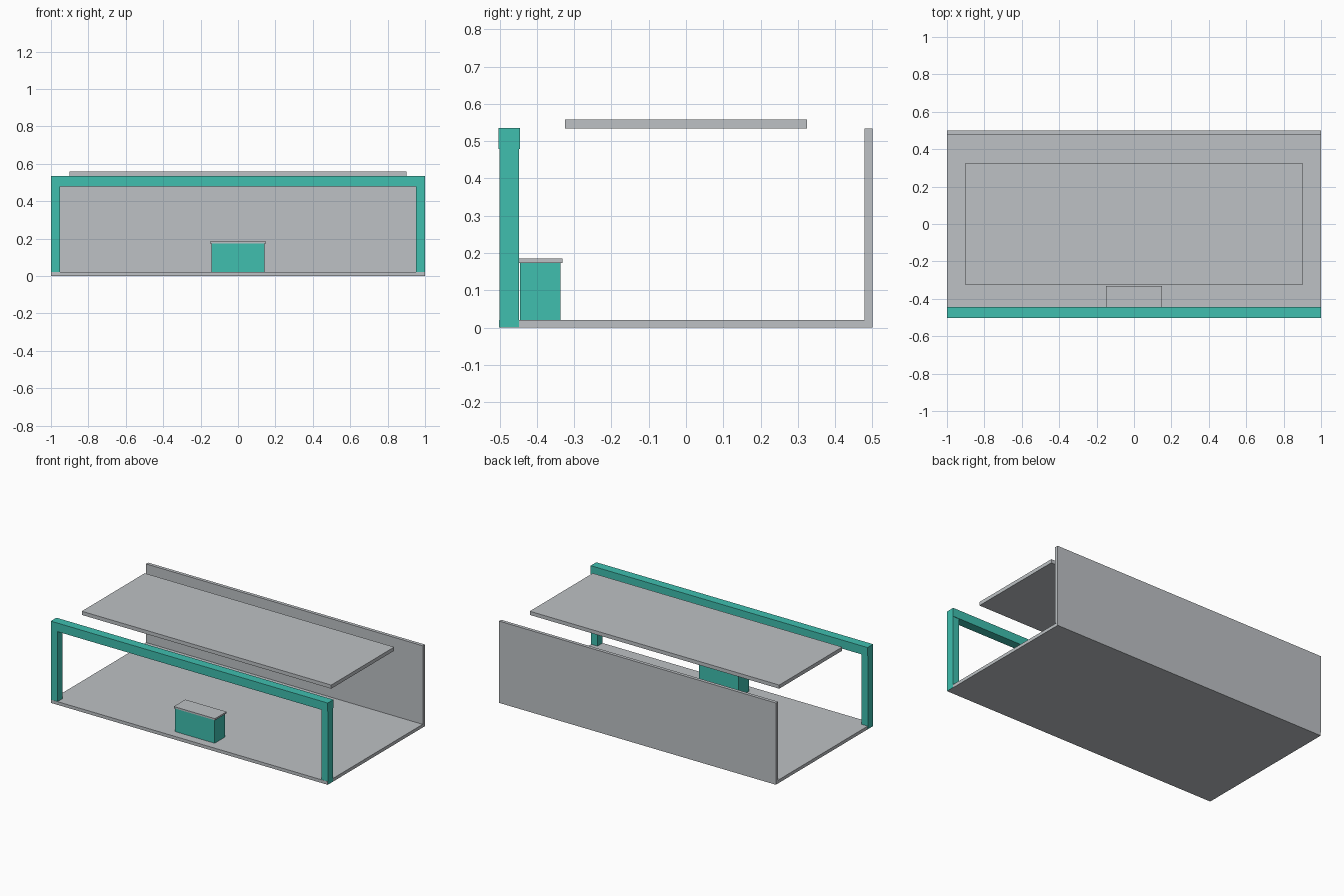
import bpy

if "Cube" in bpy.data.objects:
    bpy.data.objects.remove(bpy.data.objects["Cube"])


def material(name, rgb):
    m = bpy.data.materials.new(name)
    m.diffuse_color = (*rgb, 1)
    m.use_nodes = True
    m.node_tree.nodes["Principled BSDF"].inputs["Base Color"].default_value = m.diffuse_color
    return m


grey = material("light_grey", (0.51, 0.535, 0.555))
teal = material("teal", (0.05, 0.52, 0.43))


def box(name, x, y, z, mat):
    """Box given by its (min, max) range along each axis."""
    bpy.ops.mesh.primitive_cube_add(
        size=1, location=[(a + b) / 2 for a, b in (x, y, z)])
    ob = bpy.context.object
    ob.name = ob.data.name = name
    ob.scale = [b - a for a, b in (x, y, z)]
    bpy.ops.object.transform_apply(location=False, rotation=False, scale=True)
    ob.data.materials.append(mat)
    return ob


# Floor slab and back wall
box("floor", (-0.999, 0.999), (-0.501, 0.5), (0, 0.021), grey)
box("back_wall", (-1, 1), (0.478, 0.5), (0.021, 0.534), grey)

# Front frame: two posts carrying a slightly deeper beam
for side, x in (("left", (-1, -0.953)), ("right", (0.953, 1))):
    box(side + "_post", x, (-0.5, -0.448), (0.0005, 0.48), teal)
box("front_beam", (-1, 1), (-0.503, -0.445), (0.479, 0.535), teal)

# Reception counter with an overhanging top
box("counter", (-0.143, 0.143), (-0.445, -0.337), (0.0005, 0.174), teal)
box("counter_top", (-0.149, 0.149), (-0.45, -0.331), (0.174, 0.185), grey)

# Floating ceiling panel
box("ceiling_panel", (-0.901, 0.901), (-0.325, 0.325), (0.534, 0.558), grey)
